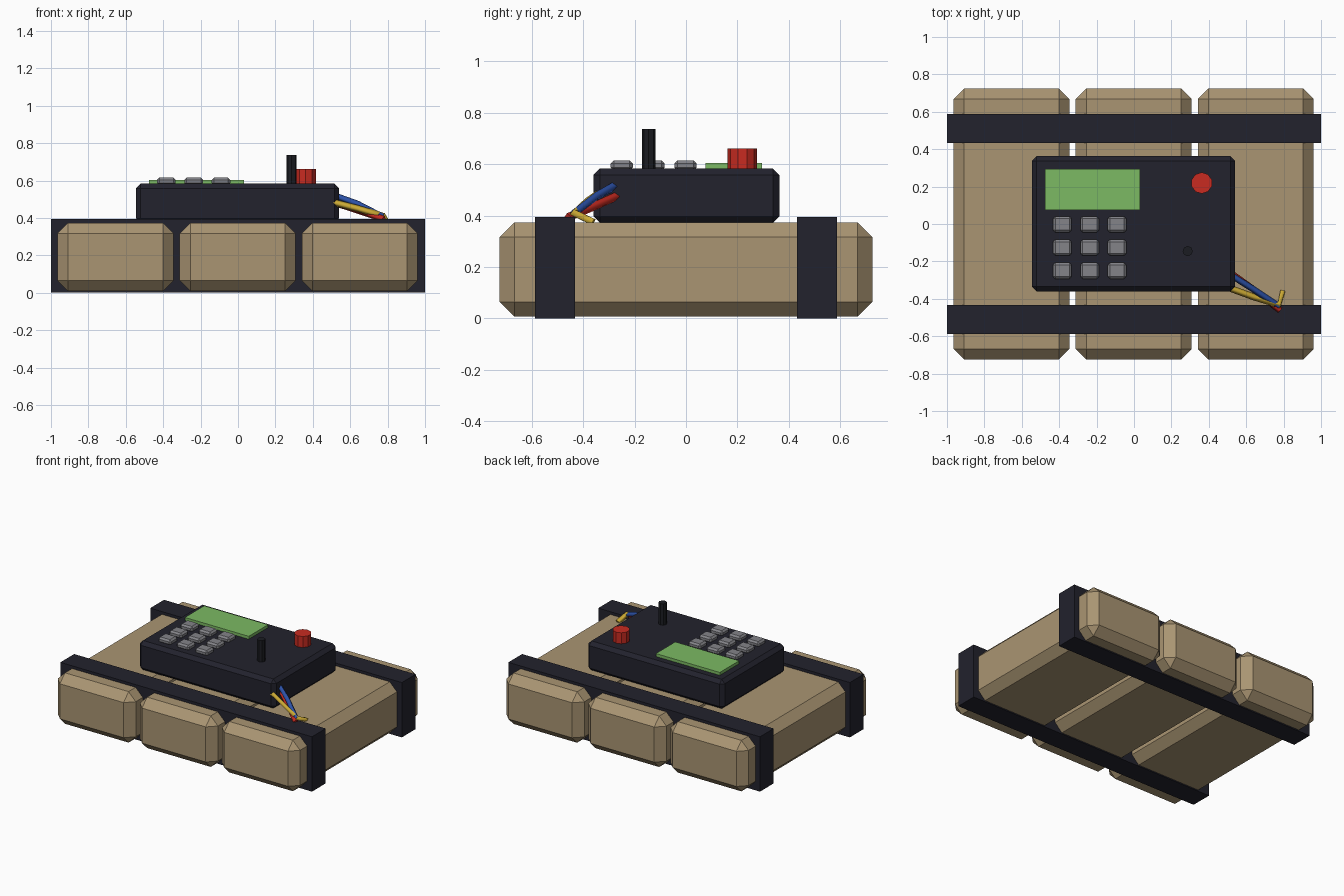
import bpy, bmesh, math
from mathutils import Vector

if "Cube" in bpy.data.objects:
    bpy.data.objects.remove(bpy.data.objects["Cube"])


def mat(name, r, g, b):
    m = bpy.data.materials.new(name)
    m.diffuse_color = (r, g, b, 1)
    m.use_nodes = True
    m.node_tree.nodes["Principled BSDF"].inputs["Base Color"].default_value = m.diffuse_color
    return m


TAN = mat("tan", 0.40, 0.30, 0.17)
DARK = mat("dark_navy", 0.016, 0.016, 0.026)
BLACK = mat("black", 0.011, 0.012, 0.016)
GREEN = mat("screen_green", 0.20, 0.49, 0.125)
GREY = mat("key_grey", 0.23, 0.23, 0.25)
RED = mat("red", 0.58, 0.024, 0.015)
BLUE = mat("blue", 0.026, 0.085, 0.40)
YELLOW = mat("yellow", 0.60, 0.40, 0.035)


def finish(bm, name, material):
    me = bpy.data.meshes.new(name)
    bm.to_mesh(me)
    bm.free()
    me.materials.append(material)
    ob = bpy.data.objects.new(name, me)
    bpy.context.collection.objects.link(ob)
    return ob


def box(name, x, y, z, material, bevel=0):
    """Box from (min, max) ranges with an optional one-step chamfer."""
    bm = bmesh.new()
    bmesh.ops.create_cube(bm, size=1)
    for v in bm.verts:
        v.co = Vector([(r[0] + r[1]) / 2 + c * (r[1] - r[0])
                       for r, c in zip((x, y, z), v.co)])
    if bevel:
        bmesh.ops.bevel(bm, geom=bm.edges[:], offset=bevel, segments=1,
                        profile=0.5, affect='EDGES')
    return finish(bm, name, material)


def cylinder(name, x, y, z0, z1, r, sides, material):
    bm = bmesh.new()
    bmesh.ops.create_cone(bm, cap_ends=True, segments=sides, radius1=r,
                          radius2=r, depth=z1 - z0)
    bmesh.ops.translate(bm, verts=bm.verts[:], vec=(x, y, (z0 + z1) / 2))
    return finish(bm, name, material)


def wire(name, points, r, material):
    """Thin four-sided tube along a short path."""
    cu = bpy.data.curves.new(name, 'CURVE')
    cu.dimensions = '3D'
    cu.bevel_depth = r
    cu.bevel_resolution = 0
    cu.use_fill_caps = True
    sp = cu.splines.new('POLY')
    sp.points.add(len(points) - 1)
    for p, co in zip(sp.points, points):
        p.co = (*co, 1)
    cu.materials.append(material)
    ob = bpy.data.objects.new(name, cu)
    bpy.context.collection.objects.link(ob)
    return ob


# three chamfered blocks
for i in (-1, 0, 1):
    c = i * 0.653 - 0.002
    box(f"block_{i + 2}", (c - 0.31, c + 0.31), (-0.725, 0.725),
        (0.008, 0.374), TAN, 0.057)

# two straps around the blocks
for side, s in (("front", -1), ("back", 1)):
    box(f"{side}_strap", (-1, 1), (s * 0.51 - 0.078, s * 0.51 + 0.078),
        (0, 0.394), DARK)

# control housing and screen
box("housing", (-0.545, 0.54), (-0.36, 0.363), (0.372, 0.583), DARK, 0.025)
box("screen", (-0.475, 0.033), (0.075, 0.295), (0.57, 0.604), GREEN)

# keypad
for row in range(3):
    for col in range(3):
        x, y = -0.383 + col * 0.146, -0.002 - row * 0.124
        box(f"key_{row * 3 + col + 1}", (x - 0.05, x + 0.05),
            (y - 0.043, y + 0.043), (0.575, 0.615), GREY, 0.012)

# push button and antenna
cylinder("push_button", 0.362, 0.219, 0.57, 0.662, 0.057, 10, RED)
cylinder("antenna", 0.287, -0.145, 0.57, 0.737, 0.027, 8, BLACK)

# wires from the housing corner to the front strap
wire("blue_wire", [(0.50, -0.262, 0.525), (0.64, -0.35, 0.475),
                   (0.775, -0.44, 0.405)], 0.017, BLUE)
wire("red_wire", [(0.50, -0.25, 0.485), (0.64, -0.35, 0.44),
                  (0.78, -0.46, 0.393)], 0.017, RED)
wire("yellow_wire", [(0.49, -0.335, 0.488), (0.64, -0.39, 0.45),
                     (0.775, -0.435, 0.41), (0.795, -0.36, 0.375)],
     0.018, YELLOW)
